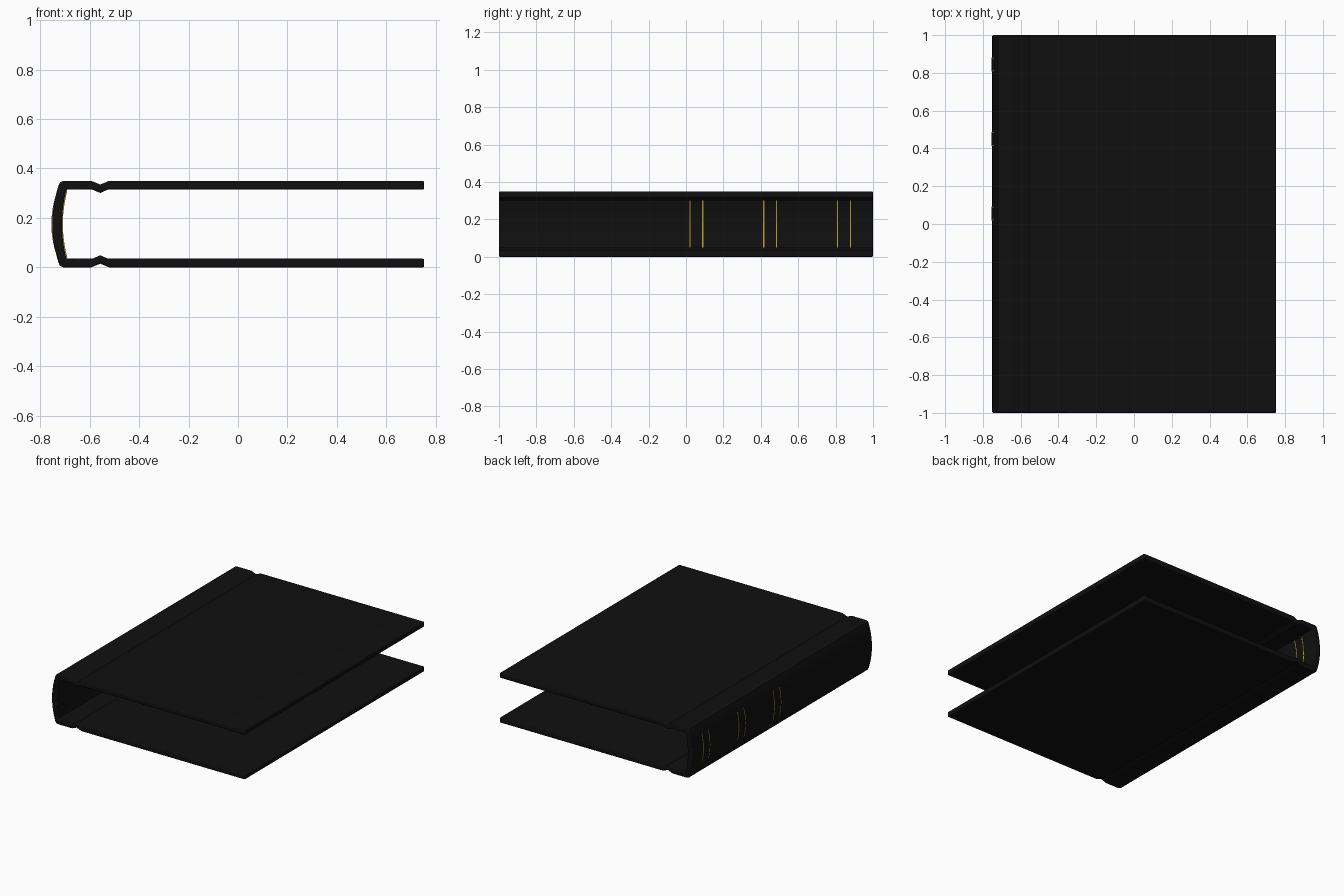
import bpy, bmesh

if "Cube" in bpy.data.objects:
    bpy.data.objects.remove(bpy.data.objects["Cube"])

MID, HALF_LEN = 0.175, 1.0


def material(name, rgb):
    m = bpy.data.materials.new(name)
    m.diffuse_color = (*rgb, 1)
    m.use_nodes = True
    m.node_tree.nodes["Principled BSDF"].inputs["Base Color"].default_value = m.diffuse_color
    return m


black = material("black_leather", (0.005, 0.005, 0.005))
gold = material("gold_foil", (0.45, 0.33, 0.03))


def extrude_profile(name, pts, y0, y1, mat, bevel=0.0):
    """Closed xz outline extruded along y."""
    bm = bmesh.new()
    face = bm.faces.new([bm.verts.new((x, y0, z)) for x, z in pts])
    ext = bmesh.ops.extrude_face_region(bm, geom=[face])
    for v in ext["geom"]:
        if isinstance(v, bmesh.types.BMVert):
            v.co.y = y1
    bmesh.ops.recalc_face_normals(bm, faces=bm.faces)
    mesh = bpy.data.meshes.new(name)
    bm.to_mesh(mesh)
    bm.free()
    mesh.materials.append(mat)
    ob = bpy.data.objects.new(name, mesh)
    bpy.context.collection.objects.link(ob)
    if bevel:
        mod = ob.modifiers.new("soft_edges", "BEVEL")
        mod.width, mod.segments = bevel, 2
        mod.limit_method, mod.angle_limit = "ANGLE", 0.9
    bpy.ops.object.select_all(action="DESELECT")
    ob.select_set(True)
    bpy.context.view_layer.objects.active = ob
    bpy.ops.object.shade_smooth_by_angle(angle=0.4)
    return ob


def arc(x_mid, depth, half, n=12):
    """Rounded spine curve, from top to bottom."""
    ts = [1 - 2 * i / n for i in range(n + 1)]
    return [(x_mid + depth * t * t, MID + half * t) for t in ts]


def flip(pts):
    return [(x, 2 * MID - z) for x, z in reversed(pts)]


# Case: two boards with hinge grooves joined by the rounded spine
outer_top = [(0.753, 0.35), (-0.521, 0.35), (-0.557, 0.335), (-0.594, 0.35),
             (-0.706, 0.35), (-0.720, 0.344)]
inner_top = [(0.753, 0.315), (-0.526, 0.315), (-0.557, 0.301), (-0.590, 0.315)]
outer = outer_top + arc(-0.751, 0.025, 0.156) + flip(outer_top)
inner = inner_top + arc(-0.712, 0.018, 0.140) + flip(inner_top)
extrude_profile("book_case", outer + inner[::-1], -HALF_LEN, HALF_LEN, black, 0.006)

# Raised spine bands, each edged by thin gold lines
band = arc(-0.755, 0.025, 0.137) + arc(-0.709, 0.018, 0.135)[::-1]
line = arc(-0.7545, 0.025, 0.136) + arc(-0.7085, 0.018, 0.134)[::-1]
for i, y in enumerate((0.055, 0.45, 0.845)):
    extrude_profile(f"spine_band_{i + 1}", band, y - 0.032, y + 0.032, black)
    for side, s in (("lower", -1), ("upper", 1)):
        c = y + s * 0.0345
        extrude_profile(f"gold_line_{side}_{i + 1}", line, c - 0.003, c + 0.003, gold)
